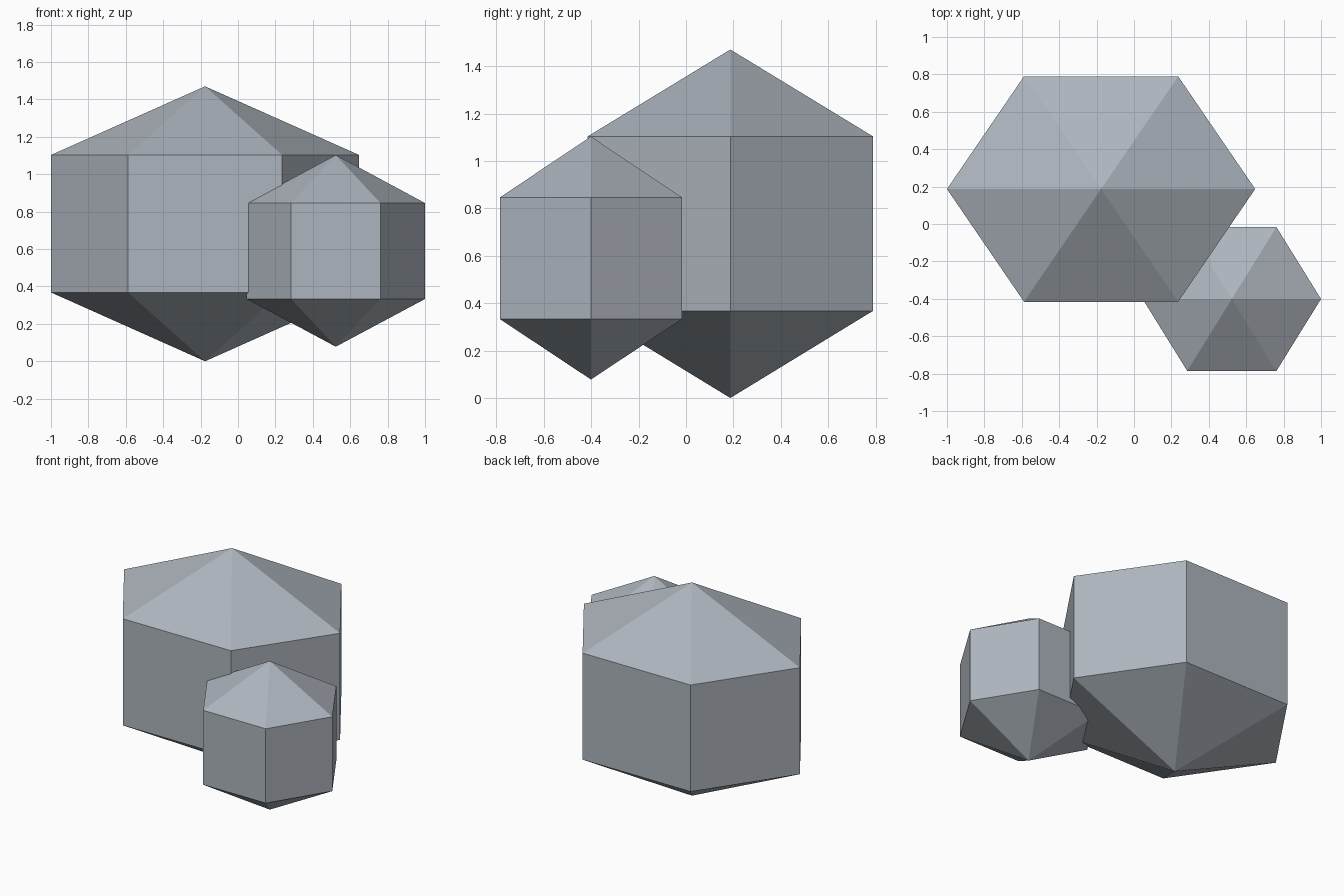
import bpy, bmesh, math

if "Cube" in bpy.data.objects:
    bpy.data.objects.remove(bpy.data.objects["Cube"])

stone = bpy.data.materials.new("blue_grey_stone")
stone.diffuse_color = (0.42, 0.46, 0.51, 1)
stone.use_nodes = True
stone.node_tree.nodes["Principled BSDF"].inputs["Base Color"].default_value = stone.diffuse_color


def crystal(name, cx, cy, rx, ry, z_low, z_base, z_shoulder, z_tip):
    """Hexagonal prism with a pyramid on each end."""
    bm = bmesh.new()
    rings = []
    for z in (z_base, z_shoulder):
        rings.append([bm.verts.new((cx + rx * math.cos(i * math.pi / 3),
                                    cy + ry * math.sin(i * math.pi / 3), z))
                      for i in range(6)])
    low, tip = bm.verts.new((cx, cy, z_low)), bm.verts.new((cx, cy, z_tip))
    for i in range(6):
        j = (i + 1) % 6
        a, b = rings
        bm.faces.new((a[i], a[j], b[j], b[i]))
        bm.faces.new((b[i], b[j], tip))
        bm.faces.new((a[j], a[i], low))
    bmesh.ops.recalc_face_normals(bm, faces=bm.faces)
    mesh = bpy.data.meshes.new(name)
    bm.to_mesh(mesh)
    bm.free()
    mesh.materials.append(stone)
    obj = bpy.data.objects.new(name, mesh)
    bpy.context.collection.objects.link(obj)
    return obj


# Two overlapping crystals
crystal("large_crystal", -0.176, 0.187, 0.824, 0.696, 0.0, 0.368, 1.103, 1.47)
crystal("small_crystal", 0.523, -0.401, 0.477, 0.444, 0.078, 0.333, 0.846, 1.103)
